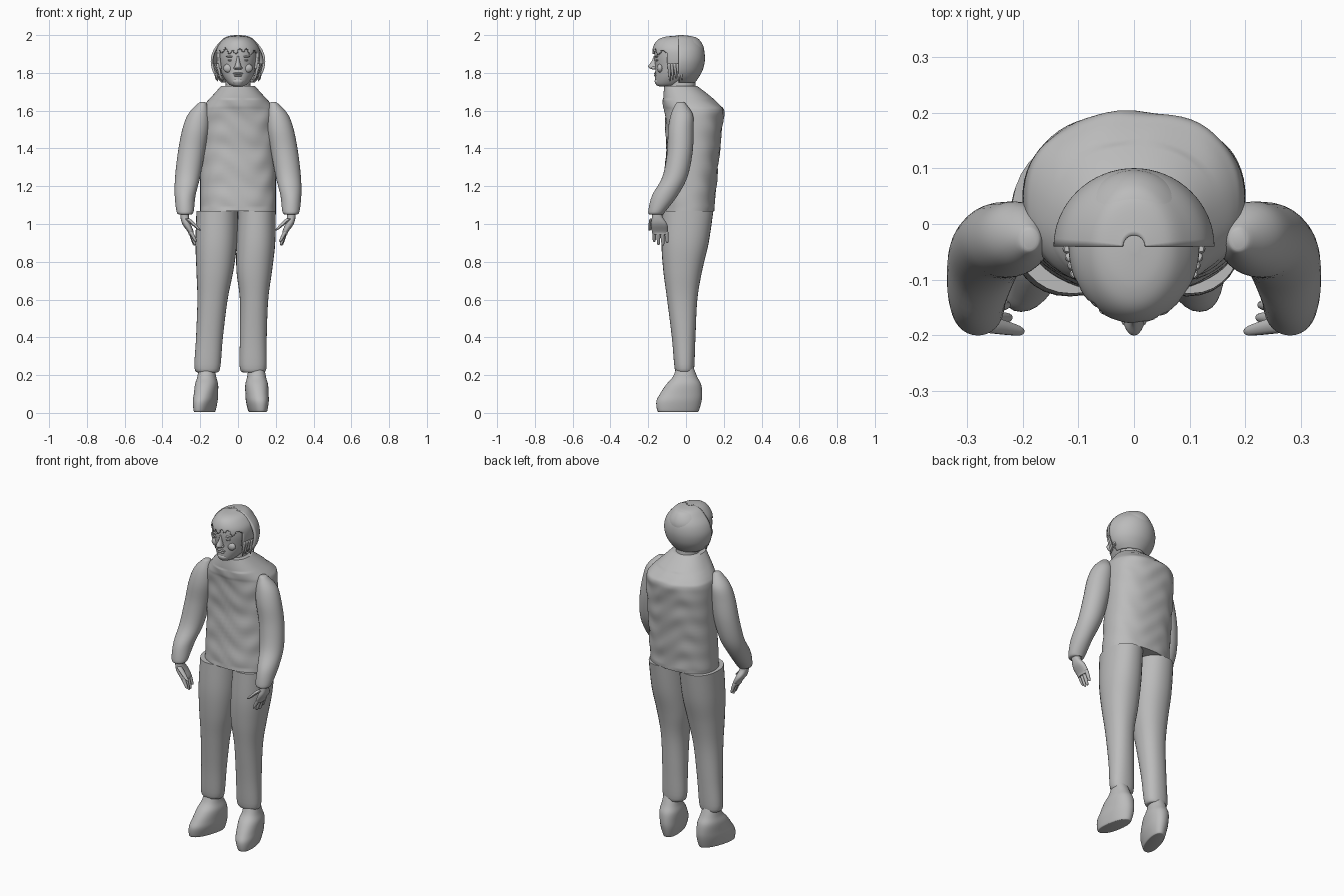
import bpy
import bmesh
from math import sin, cos, pi, copysign
from mathutils import Vector

if "Cube" in bpy.data.objects:
    bpy.data.objects.remove(bpy.data.objects["Cube"])

grey = bpy.data.materials.new("plain grey")
grey.use_nodes = True
grey.diffuse_color = (0.5, 0.5, 0.5, 1)
grey.node_tree.nodes["Principled BSDF"].inputs["Base Color"].default_value = grey.diffuse_color


def finish(name, bm):
    """Turn a bmesh into a smooth grey object."""
    bmesh.ops.recalc_face_normals(bm, faces=bm.faces)
    mesh = bpy.data.meshes.new(name)
    bm.to_mesh(mesh)
    bm.free()
    mesh.materials.append(grey)
    part = bpy.data.objects.new(name, mesh)
    bpy.context.collection.objects.link(part)
    bpy.ops.object.select_all(action="DESELECT")
    part.select_set(True)
    bpy.context.view_layer.objects.active = part
    bpy.ops.object.shade_smooth_by_angle(angle=pi / 4)
    return part


def blend(a, b, c, d, t):
    """Smooth curve through b and c."""
    return b + t / 2 * (c - a + t * (2 * a - 5 * b + 4 * c - d + t * (3 * (b - c) + d - a)))


def loft(name, rings, segments=32, steps=5, power=2, shape=None, drop=None, side=1):
    """Skin rings given as (z, x min, x max, y min, y max)."""
    bm = bmesh.new()
    last = len(rings) - 1
    levels = []
    for i in range(last):
        four = [rings[min(max(i + k, 0), last)] for k in (-1, 0, 1, 2)]
        levels += [[blend(*v, s / steps) for v in zip(*four)] for s in range(steps)]
    levels.append(rings[-1])
    loops = []
    for z, x0, x1, y0, y1 in levels:
        loop = []
        for k in range(segments):
            a = 2 * pi * k / segments
            u, v = (copysign(abs(f) ** (2 / power), f) for f in (cos(a), sin(a)))
            p = Vector(((x0 + x1 + (x1 - x0) * u) / 2, (y0 + y1 + (y1 - y0) * v) / 2, z))
            if shape:
                p = shape(p)
            p.x *= side
            loop.append(bm.verts.new(p))
        loops.append(loop)
    for low, high in zip(loops, loops[1:]):
        for k in range(segments):
            n = (k + 1) % segments
            bm.faces.new((low[k], low[n], high[n], high[k]))
    bm.faces.new(loops[0])
    bm.faces.new(loops[-1])
    if drop:
        gone = [f for f in bm.faces if drop(f.calc_center_median())]
        bmesh.ops.delete(bm, geom=gone, context="FACES")
    return finish(name, bm)


def wide(*rows):
    """Symmetric rings from (z, half width, y min, y max)."""
    return [(z, -w, w, y0, y1) for z, w, y0, y1 in rows]


def blob(name, place, size):
    bm = bmesh.new()
    bmesh.ops.create_uvsphere(bm, u_segments=16, v_segments=10, radius=1)
    bmesh.ops.scale(bm, vec=size, verts=bm.verts)
    bmesh.ops.translate(bm, vec=place, verts=bm.verts)
    return finish(name, bm)


def strand(name, start, end, r0, r1, side=1):
    """Tapered finger or lock running downward."""
    a, b = Vector(start), Vector(end)
    rings = []
    for t, f in ((0, 0.5), (0.1, 1), (0.5, 1.05), (0.9, 0.9), (1, 0.3)):
        p, r = a.lerp(b, t), (r0 + (r1 - r0) * t) * f
        rings.append((p.z, p.x - r, p.x + r, p.y - r, p.y + r))
    return loft(name, rings, segments=10, steps=3, side=side)


# Torso with soft cloth wrinkles
def wrinkle(p):
    fade = 0 if p.z < 1.08 or p.z > 1.66 else 1
    wave = sin(p.z * 47 + sin(p.x * 19) * 2) * sin(p.x * 23 + p.z * 11)
    p.y += fade * 0.004 * wave
    return p


loft("torso", wide(
    (1.07, .2, -.125, .15), (1.2, .2, -.115, .16), (1.4, .2, -.105, .18),
    (1.54, .2, -.11, .195), (1.6, .195, -.115, .2), (1.63, .18, -.12, .18),
    (1.68, .135, -.12, .125), (1.73, .09, -.115, .06)),
    segments=64, steps=10, power=2.3, shape=wrinkle)
loft("neck", wide((1.66, .075, -.1, .06), (1.74, .065, -.09, .05), (1.8, .07, -.08, .05)))

# Trouser legs
loft("right_leg", [
    (.215, -.2, -.12, -.045, .03), (.235, -.23, -.095, -.06, .043),
    (.4, -.222, -.08, -.075, .05), (.6, -.215, -.055, -.1, .06),
    (.75, -.22, -.025, -.12, .085), (.9, -.225, -.005, -.13, .12),
    (1.07, -.22, 0, -.125, .145)], power=2.2)
loft("left_leg", [
    (.215, .04, .125, -.045, .03), (.235, .01, .15, -.06, .043),
    (.4, .01, .152, -.075, .05), (.6, .01, .16, -.1, .06),
    (.75, -.008, .18, -.12, .085), (.9, -.008, .197, -.13, .12),
    (1.07, 0, .2, -.125, .145)], power=2.2)

# Shoes, toes turned outward
for name, side, middle, lean in (("right_shoe", -1, .165, .3), ("left_shoe", 1, .098, .16)):
    def turn(p, middle=middle, lean=lean):
        p.x += middle - lean * p.y * max(0, 1 - p.z * 4)
        return p

    loft(name, wide(
        (.005, .04, -.14, .06), (.012, .047, -.152, .068), (.06, .058, -.157, .082),
        (.1, .06, -.138, .086), (.15, .06, -.105, .08), (.19, .05, -.07, .06),
        (.24, .042, -.05, .04)), power=2.2, shape=turn, side=side)

# Sleeves and hands
for label, side in (("left", 1), ("right", -1)):
    loft(label + "_sleeve", [
        (1.05, .25, .31, -.19, -.12), (1.065, .235, .325, -.2, -.11),
        (1.15, .225, .335, -.18, -.045), (1.25, .2, .333, -.125, .008),
        (1.38, .175, .318, -.1, .035), (1.5, .152, .295, -.095, .04),
        (1.58, .15, .265, -.08, .036), (1.635, .165, .215, -.055, 0),
        (1.645, .175, .2, -.045, -.01)], side=side)
    loft(label + "_palm", [
        (.945, .238, .262, -.17, -.1), (.96, .235, .267, -.18, -.095),
        (1, .25, .295, -.185, -.1), (1.04, .26, .305, -.18, -.125),
        (1.08, .26, .305, -.18, -.125)], segments=20, power=2.4, side=side)
    for k, drop in enumerate((.905, .888, .885, .9)):
        y = -.168 + k * .021
        strand(label + "_finger", (.253, y, .965), (.222 + k * .004, y + .002 * k, drop),
               .0115, .008, side)
    strand(label + "_thumb", (.27, -.178, 1.03), (.2, -.193, .965), .016, .009, side)

# Head and face
loft("head", wide(
    (1.728, .025, -.14, -.05), (1.74, .048, -.16, -.01), (1.78, .078, -.163, .04),
    (1.83, .096, -.163, .075), (1.89, .105, -.168, .085), (1.94, .098, -.16, .08),
    (1.98, .06, -.12, .05), (1.99, .02, -.07, .01)), segments=40)
loft("nose", wide(
    (1.818, .01, -.175, -.14), (1.824, .02, -.193, -.14), (1.836, .017, -.2, -.14),
    (1.86, .01, -.183, -.14), (1.89, .007, -.17, -.14)), segments=16)
blob("upper_lip", (0, -.161, 1.797), (.028, .01, .005))
blob("lower_lip", (0, -.16, 1.786), (.023, .01, .006))
blob("chin", (0, -.148, 1.755), (.03, .018, .018))
for label, side in (("left", 1), ("right", -1)):
    blob(label + "_eye", (side * .038, -.152, 1.867), (.017, .009, .006))
    blob(label + "_brow", (side * .038, -.155, 1.886), (.025, .01, .005))
    blob(label + "_nostril", (side * .014, -.172, 1.826), (.009, .011, .008))
    blob(label + "_cheek", (side * .048, -.137, 1.825), (.03, .016, .024))

# Hair cap with a jagged fringe, cut back at the temples
def off_cap(p):
    fringe = 1.915 + 0.012 * sin(p.x * 160) + 0.008 * sin(p.x * 61)
    return (p.z < fringe and p.y < -.1) or (p.z < 1.82 and p.y < -.03)


cap = loft("hair_cap", wide(
    (1.76, .09, -.15, .055), (1.82, .108, -.168, .085), (1.88, .117, -.176, .095),
    (1.93, .112, -.176, .095), (1.97, .085, -.155, .075), (1.99, .055, -.115, .045),
    (1.997, .01, -.05, -.02)), segments=96, steps=8, drop=off_cap)

# Outer shell of hair around the back, ending in straight side edges
shell = loft("hair_shell", wide(
    (1.745, .085, -.125, .045), (1.78, .118, -.15, .07), (1.82, .138, -.17, .09),
    (1.87, .144, -.18, .1), (1.92, .13, -.175, .095), (1.96, .1, -.155, .075),
    (1.99, .065, -.125, .045), (2, .02, -.06, -.02)),
    segments=64, steps=6, drop=lambda p: p.y < -.04 or p.z < 1.747)
for part in (cap, shell):
    thick = part.modifiers.new("thickness", "SOLIDIFY")
    thick.thickness = 0.012
    thick.offset = -1

# Loose locks beside the face
for label, side in (("left", 1), ("right", -1)):
    for k in range(5):
        strand(label + "_lock", (.108 + .004 * k, -.09 + .015 * k, 1.85),
               (.088 + .007 * k, -.085 + .016 * k, 1.755 + .008 * (k % 3)), .01, .004, side)
